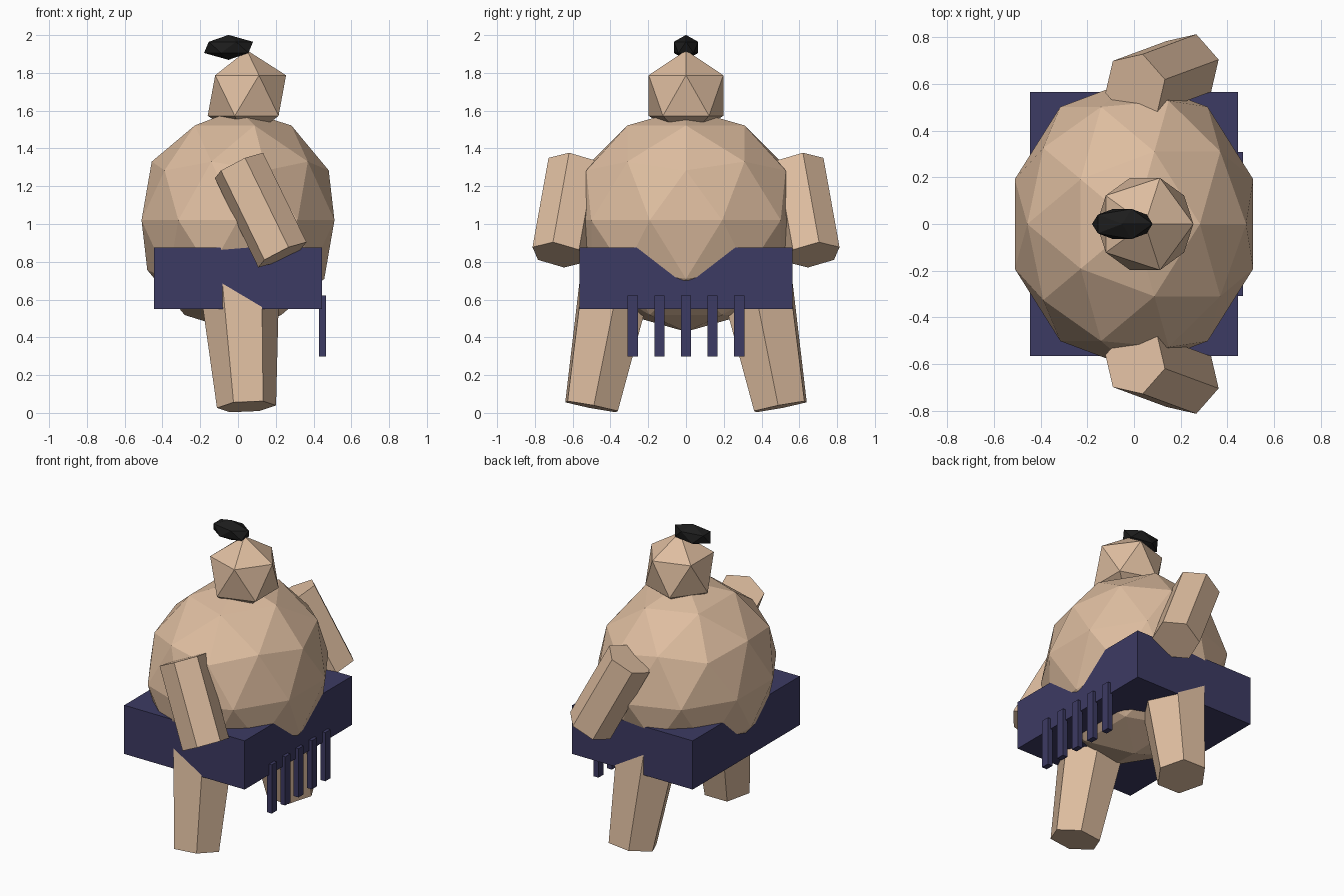
import bpy
import bmesh
from math import cos, sin, radians
from mathutils import Vector, Matrix

cube = bpy.data.objects.get("Cube")
if cube:
    bpy.data.objects.remove(cube, do_unlink=True)


def material(name, rgb):
    mat = bpy.data.materials.new(name)
    mat.use_nodes = True
    mat.diffuse_color = (*rgb, 1)
    mat.node_tree.nodes["Principled BSDF"].inputs["Base Color"].default_value = (*rgb, 1)
    return mat


SKIN = material("warm_skin", (0.73, 0.51, 0.35))
CLOTH = material("navy_cloth", (0.046, 0.043, 0.125))
HAIR = material("black_hair", (0.012, 0.012, 0.012))


def finish(name, bm, mat):
    bmesh.ops.recalc_face_normals(bm, faces=bm.faces)
    mesh = bpy.data.meshes.new(name)
    bm.to_mesh(mesh)
    bm.free()
    mesh.materials.append(mat)
    obj = bpy.data.objects.new(name, mesh)
    bpy.context.collection.objects.link(obj)
    return obj


def ball(name, centre, radii, detail, mat):
    """Faceted ellipsoid."""
    bm = bmesh.new()
    bmesh.ops.create_icosphere(bm, subdivisions=detail, radius=1)
    bm.transform(Matrix.Translation(centre) @ Matrix.Diagonal((*radii, 1)))
    return finish(name, bm, mat)


def box(name, centre, size, mat):
    bm = bmesh.new()
    bmesh.ops.create_cube(bm, size=1)
    bm.transform(Matrix.Translation(centre) @ Matrix.Diagonal((*size, 1)))
    return finish(name, bm, mat)


def limb(name, top, bottom, r_top, r_bottom, phase, side, mat, sides=6):
    """Tapered prism between two points, mirrored across y by side."""
    top, bottom = Vector(top), Vector(bottom)
    axis = (bottom - top).normalized()
    u = Vector((1, 0, 0))
    u = (u - axis * u.dot(axis)).normalized()
    v = u.cross(axis)
    if v.y < 0:
        v = -v
    bm = bmesh.new()
    rings = []
    for centre, r in ((top, r_top), (bottom, r_bottom)):
        ring = []
        for i in range(sides):
            a = radians(phase + 360 * i / sides)
            p = centre + r * (cos(a) * u + sin(a) * v)
            ring.append(bm.verts.new((p.x, p.y * side, p.z)))
        bm.faces.new(ring)
        rings.append(ring)
    for i in range(sides):
        j = (i + 1) % sides
        bm.faces.new((rings[0][i], rings[0][j], rings[1][j], rings[1][i]))
    return finish(name, bm, mat)


# Body, head and topknot
ball("belly", (0, 0, 1.02), (0.537, 0.62, 0.59), 2, SKIN)
ball("head", (0.047, 0, 1.68), (0.232, 0.232, 0.24), 1, SKIN)
ball("topknot", (-0.05, 0, 1.935), (0.145, 0.076, 0.066), 1, HAIR)

# Arms and legs on both sides
for label, side in (("front", -1), ("back", 1)):
    limb("arm_" + label, (0.005, 0.59, 1.31), (0.235, 0.675, 0.837),
         0.147, 0.147, 16, side, SKIN)
    limb("leg_" + label, (-0.002, 0.342, 0.85), (0.045, 0.5, 0.033),
         0.225, 0.157, -4, side, SKIN)

# Loincloth block and its hanging strips
box("loincloth", (0, 0, 0.7125), (0.89, 1.13, 0.325), CLOTH)
for i in range(5):
    box(f"hanging_strip_{i + 1}", (0.448, (i - 2) * 0.141, 0.46),
        (0.036, 0.054, 0.325), CLOTH)
